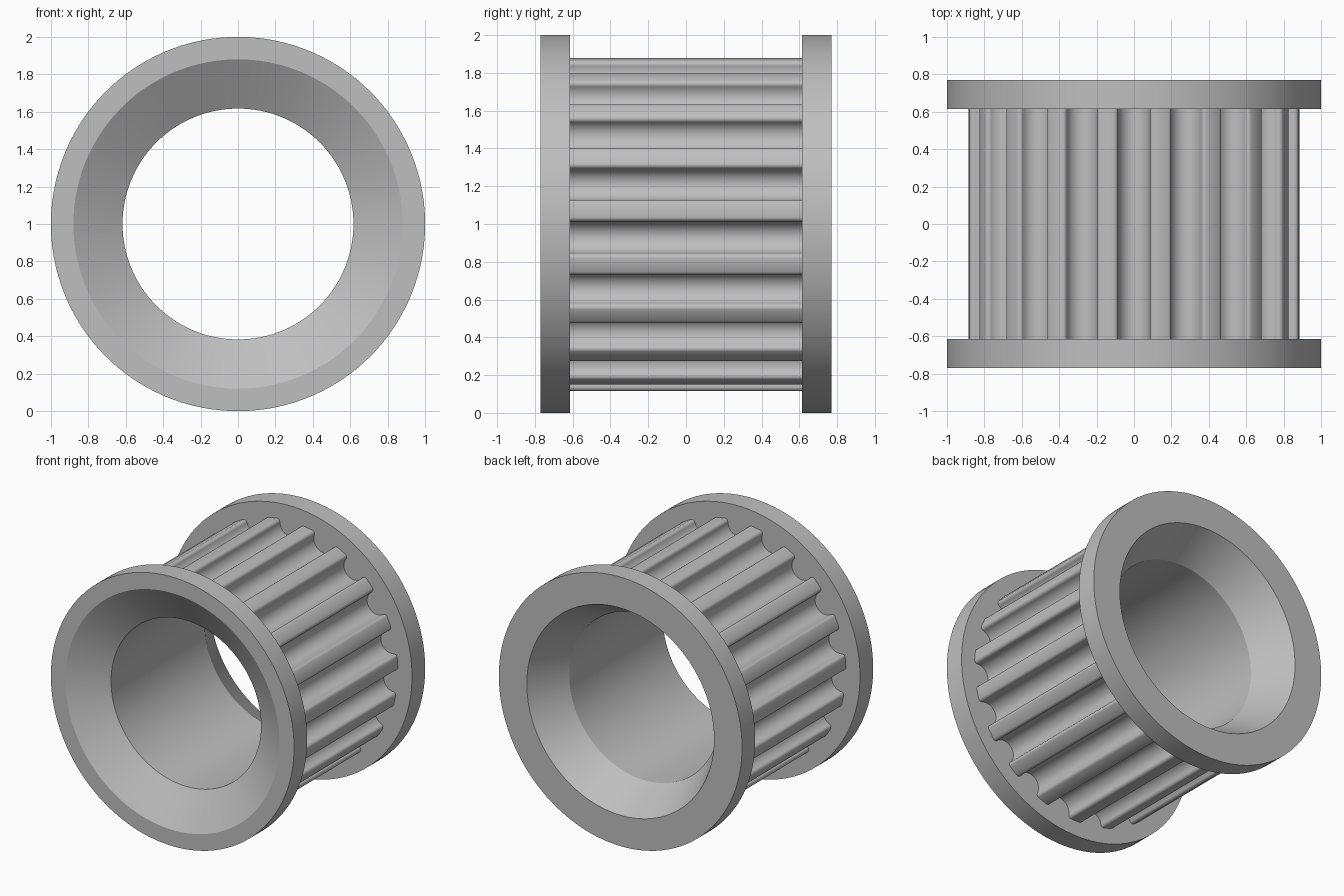
import bpy
import bmesh
import math

TEETH = 19
SIDES = 114
TIP, ROOT = 0.885, 0.77
CENTRE_Z = 1.0

cube = bpy.data.objects.get("Cube")
if cube:
    bpy.data.objects.remove(cube, do_unlink=True)

grey = bpy.data.materials.new("light_grey")
grey.use_nodes = True
colour = (0.52, 0.52, 0.52, 1)
grey.diffuse_color = colour
grey.node_tree.nodes["Principled BSDF"].inputs["Base Color"].default_value = colour


def bridge_rings(name, rings):
    """Join successive closed rings of points with quads."""
    bm = bmesh.new()
    loops = [[bm.verts.new(p) for p in ring] for ring in rings]
    for a, b in zip(loops, loops[1:]):
        count = len(a)
        for i in range(count):
            j = (i + 1) % count
            bm.faces.new((a[i], a[j], b[j], b[i]))
    mesh = bpy.data.meshes.new(name)
    bm.to_mesh(mesh)
    bm.free()
    mesh.materials.append(grey)
    obj = bpy.data.objects.new(name, mesh)
    bpy.context.collection.objects.link(obj)
    bpy.ops.object.select_all(action='DESELECT')
    obj.select_set(True)
    bpy.context.view_layer.objects.active = obj
    bpy.ops.object.shade_smooth_by_angle(angle=math.radians(25))
    return obj


def circle(radius, y):
    steps = [math.tau * i / SIDES for i in range(SIDES)]
    return [(radius * math.cos(a), y, CENTRE_Z + radius * math.sin(a)) for a in steps]


# Both flanges, the countersunk mouths and the through bore in one turned profile
profile = [(0.76, -0.615), (1, -0.615), (1, -0.77), (0.88, -0.77), (0.617, -0.61),
           (0.617, 0.49), (0.77, 0.77), (1, 0.77), (1, 0.615), (0.76, 0.615)]
bridge_rings("flanged_sleeve", [circle(r, y) for r, y in profile])

# Half of one belt groove: round floor, then a rounded tooth corner
floor_r, corner_r = 0.085, 0.023
half = []
for i in range(9):
    a = math.pi / 2 * i / 8
    half.append((floor_r * math.sin(a), ROOT + floor_r * (1 - math.cos(a))))
for i in range(5):
    a = math.pi / 2 * i / 4
    half.append((floor_r + corner_r * (1 - math.cos(a)),
                 TIP - 0.006 - corner_r * (1 - math.sin(a))))
groove = half[::-1] + [(-u, h) for u, h in half[1:]]

# Toothed wall between the flanges, with a groove at the very top
outline = []
for k in range(TEETH):
    turn = math.tau * k / TEETH
    for u, h in groove:
        outline.append((u * math.cos(turn) - h * math.sin(turn),
                        u * math.sin(turn) + h * math.cos(turn)))
bridge_rings("toothed_ring", [[(x, y, CENTRE_Z + z) for x, z in outline]
                              for y in (0.615, -0.615)])

# Make all faces point outwards
sleeve = bpy.data.objects["flanged_sleeve"]
ring = bpy.data.objects["toothed_ring"]
for obj, outward in ((sleeve, lambda f: f.calc_center_median().y * f.normal.y > 0),
                     (ring, lambda f: f.normal.x * f.calc_center_median().x
                      + f.normal.z * (f.calc_center_median().z - CENTRE_Z) > 0)):
    bm = bmesh.new()
    bm.from_mesh(obj.data)
    bm.faces.ensure_lookup_table()
    # Judge the winding by the largest outer face of each part
    if obj is sleeve:
        probe = max(bm.faces, key=lambda f: abs(f.calc_center_median().y) + 0.1 * abs(f.normal.y))
    else:
        probe = max(bm.faces, key=lambda f: f.calc_center_median().x)
    if not outward(probe):
        bmesh.ops.reverse_faces(bm, faces=bm.faces)
    bm.to_mesh(obj.data)
    bm.free()
